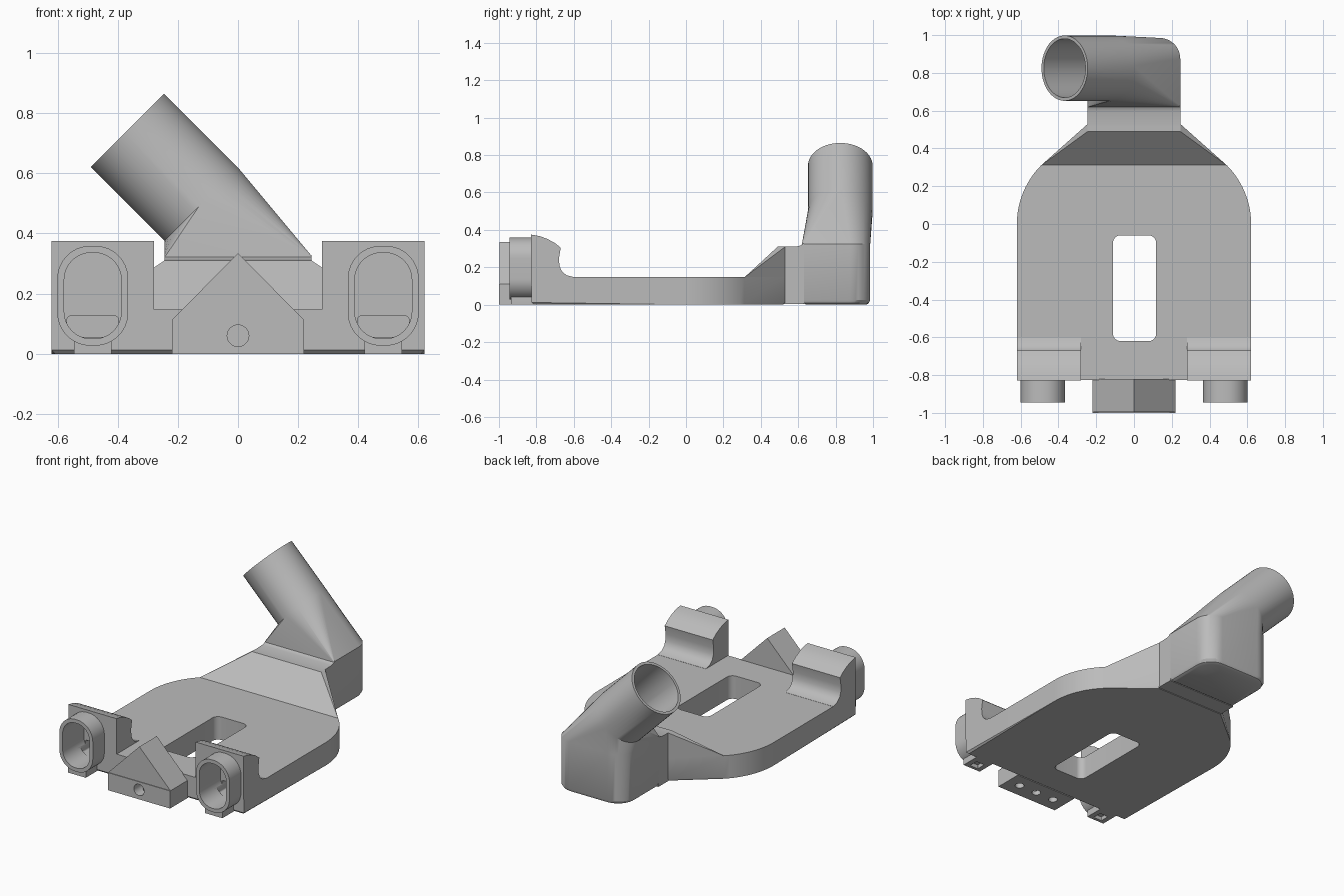
import bpy, bmesh
from math import sin, cos, pi, radians
from mathutils import Vector

if "Cube" in bpy.data.objects:
    bpy.data.objects.remove(bpy.data.objects["Cube"])

grey = bpy.data.materials.new("plain grey")
grey.use_nodes = True
grey.diffuse_color = (0.5, 0.5, 0.5, 1)
grey.node_tree.nodes["Principled BSDF"].inputs["Base Color"].default_value = (0.5, 0.5, 0.5, 1)
parts = []


def finish(name, bm, cutter=False):
    bmesh.ops.recalc_face_normals(bm, faces=bm.faces)
    mesh = bpy.data.meshes.new(name)
    bm.to_mesh(mesh)
    bm.free()
    mesh.materials.append(grey)
    ob = bpy.data.objects.new(name, mesh)
    bpy.context.collection.objects.link(ob)
    ob.hide_render = cutter
    if not cutter:
        parts.append(ob)
    return ob


def loft(name, rings, cutter=False, chamfer=0):
    """Skin closed rings of equal length and cap both ends."""
    bm = bmesh.new()
    vs = [[bm.verts.new(p) for p in ring] for ring in rings]
    n = len(vs[0])
    for a, b in zip(vs, vs[1:]):
        for i in range(n):
            j = (i + 1) % n
            bm.faces.new((a[i], a[j], b[j], b[i]))
    base = bm.faces.new(vs[0])
    bm.faces.new(vs[-1])
    if chamfer:
        bmesh.ops.bevel(bm, geom=list(base.edges), offset=chamfer,
                        segments=1, affect='EDGES')
    return finish(name, bm, cutter)


def prism(name, pts, axis, lo, hi, cutter=False, chamfer=0):
    """Extrude a 2D outline along one axis."""
    place = {'X': lambda a, b, t: (t, a, b),
             'Y': lambda a, b, t: (a, t, b),
             'Z': lambda a, b, t: (a, b, t)}[axis]
    rings = [[place(a, b, t) for a, b in pts] for t in (lo, hi)]
    return loft(name, rings, cutter, chamfer)


def rounded(cx, cy, hx, hy, back, front=None, n=12):
    """Rounded rectangle with separate radii for its +y and -y corners."""
    front = back if front is None else front
    pts = []
    for q, (sx, sy) in enumerate([(1, 1), (-1, 1), (-1, -1), (1, -1)]):
        r = back if sy > 0 else front
        for k in range(n):
            a = (q + k / (n - 1)) * pi / 2
            pts.append((cx + sx * (hx - r) + r * cos(a),
                        cy + sy * (hy - r) + r * sin(a)))
    return pts


def disc(cx, cy, r, n=32):
    return [(cx + r * cos(2 * pi * i / n), cy + r * sin(2 * pi * i / n)) for i in range(n)]


def cut(ob, cutters):
    bpy.context.view_layer.objects.active = ob
    for c in cutters:
        m = ob.modifiers.new("cut", 'BOOLEAN')
        m.operation, m.solver, m.object = 'DIFFERENCE', 'EXACT', c
        bpy.ops.object.modifier_apply(modifier=m.name)


# Base plate: straight sides, rounded shoulders, narrowing to the neck
half = [(0.62, -0.825)]
for i in range(13):
    a = i / 12 * pi / 4
    half.append((0.18 + 0.44 * cos(a), 0.44 * sin(a)))
half.append((0.245, 0.53))
outline = half + [(-x, y) for x, y in reversed(half)]
plate = prism("base_plate", outline, 'Z', 0, 0.147, chamfer=0.012)
slot = prism("slot_cutter", rounded(0.003, -0.34, 0.114, 0.28, 0.04), 'Z', -0.1, 0.4, True)
cutters = [slot]
plate_cuts = [slot]

# Ramp rising from the plate to the neck
bm = bmesh.new()
for s in (1, -1):
    for x, y, z in [(0.491, 0.311, 0.012), (0.491, 0.311, 0.145), (0.245, 0.53, 0.012),
                    (0.245, 0.53, 0.2), (0.245, 0.49, 0.31), (0.245, 0.53, 0.31)]:
        bm.verts.new((s * x, y, z))
bmesh.ops.convex_hull(bm, input=bm.verts)
finish("ramp", bm)

# Neck with a small fillet against the inlet block
prism("neck", [(0.52, 0.003), (0.52, 0.31), (0.595, 0.312), (0.615, 0.318),
               (0.63, 0.328), (0.63, 0.003)], 'X', -0.245, 0.245)


# Inlet: rounded block blending into an angled open tube
def block_ring(z, inset=0.0, n_back=0.11):
    return [(x, y, z) for x, y in rounded(0, 0.8025, 0.245 - inset, 0.1825 - inset, n_back, 0.004)]


def tube_ring(centre, r, n=12):
    u, v = Vector((1, 0, 1)).normalized(), Vector((0, 1, 0))
    angles = [(q + (k + 0.5) / n) * pi / 2 for q in range(4) for k in range(n)]
    return [Vector(centre) + r * (cos(a) * u + sin(a) * v) for a in angles]


bend, mouth = (-0.1225, 0.825, 0.4975), (-0.3675, 0.825, 0.7425)
loft("inlet_tube", [block_ring(0, 0.022), block_ring(0.008, 0.008), block_ring(0.025),
                    block_ring(0.325),
                    tube_ring(bend, 0.173), tube_ring(mouth, 0.173),
                    tube_ring(mouth, 0.156), tube_ring(bend, 0.156),
                    block_ring(0.31, 0.02), block_ring(0.04, 0.02)])

# Front outlets, one on each side
pad_profile = [(-0.828, 0.1), (-0.828, 0.375), (-0.78, 0.366), (-0.74, 0.351), (-0.7, 0.329),
               (-0.67, 0.305), (-0.679, 0.25), (-0.677, 0.21), (-0.665, 0.18),
               (-0.64, 0.158), (-0.6, 0.148), (-0.6, 0.1)]
for s, side in ((1, "left"), (-1, "right")):
    cx = s * 0.483
    pad = prism(side + "_outlet_pad", pad_profile, 'X', s * 0.28, s * 0.62)
    nozzle = prism(side + "_nozzle", rounded(cx, 0.193, 0.118, 0.166, 0.11), 'Y', -0.945, -0.8)
    foot = prism(side + "_nozzle_foot", rounded(cx, 0.022, 0.063, 0.022, 0.002), 'Y', -0.935, -0.81)
    bore = prism(side + "_bore_cutter", rounded(cx, 0.193, 0.095, 0.143, 0.09),
                 'Y', -1.1, -0.73, True)
    duct = prism(side + "_duct_cutter", rounded(cx, 0.09, 0.085, 0.035, 0.01),
                 'Y', -0.78, -0.45, True)
    trap = prism(side + "_trap_cutter", rounded(cx, -0.885, 0.03, 0.03, 0.003),
                 'Z', -0.1, 0.025, True)
    cut(pad, [bore, duct])
    cut(nozzle, [bore, trap])
    cut(foot, [bore, trap])
    cutters += [bore, duct, trap]
    plate_cuts += [bore, duct]
cut(plate, plate_cuts)

# Front mounting bracket: drilled block with a gable on top
bracket = prism("mount_block", [(-0.22, 0), (0.22, 0), (0.22, 0.112), (-0.22, 0.112)],
                'Y', -1.0, -0.82)
prism("mount_gable", [(-0.22, 0.112), (0.22, 0.112), (0, 0.335)], 'Y', -0.996, -0.82)
holes = [prism("front_hole_cutter", disc(0, 0.06, 0.036), 'Y', -1.1, -0.86, True)]
for x in (-0.13, 0, 0.13):
    holes.append(prism("screw_hole_cutter", disc(x, -0.91, 0.027), 'Z', -0.1, 0.06, True))
cut(bracket, holes)

# Remove the cutters and shade curved walls smooth
for c in cutters + holes:
    bpy.data.objects.remove(c)
bpy.ops.object.select_all(action='DESELECT')
for ob in parts:
    ob.select_set(True)
bpy.context.view_layer.objects.active = plate
bpy.ops.object.shade_smooth_by_angle(angle=radians(30))
